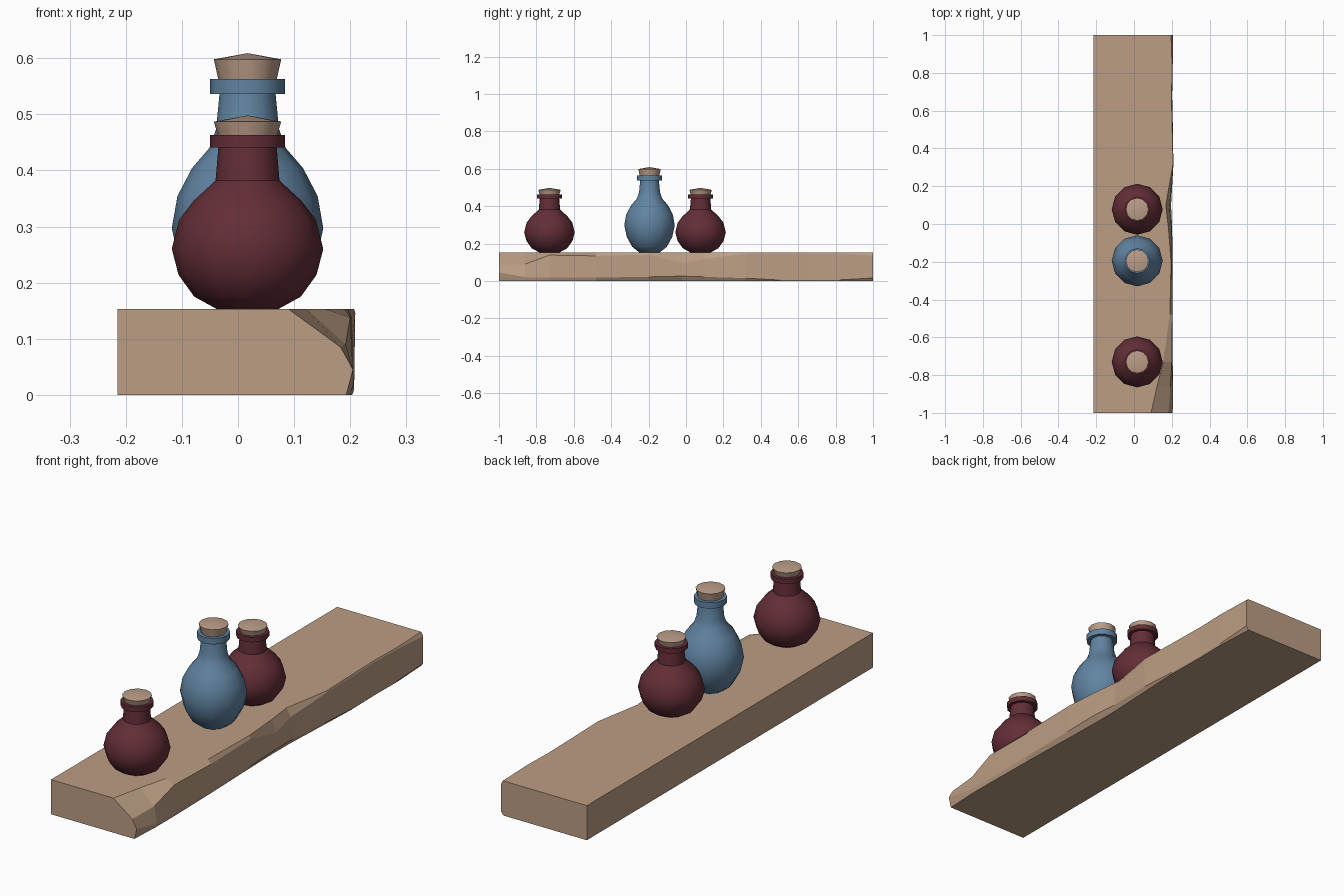
import bpy, bmesh, math

if "Cube" in bpy.data.objects:
    bpy.data.objects.remove(bpy.data.objects["Cube"])


def material(name, rgb):
    m = bpy.data.materials.new(name)
    m.diffuse_color = (*rgb, 1)
    m.use_nodes = True
    m.node_tree.nodes["Principled BSDF"].inputs["Base Color"].default_value = m.diffuse_color
    return m


WOOD = material("wood", (0.50, 0.34, 0.23))
CORK = material("cork", (0.50, 0.34, 0.25))
RED = material("red_glass", (0.125, 0.027, 0.038))
BLUE = material("blue_glass", (0.12, 0.23, 0.36))
TOP = 0.153


def finish(name, bm, mat, loc=(0, 0, 0), smooth=None):
    bmesh.ops.recalc_face_normals(bm, faces=bm.faces[:])
    me = bpy.data.meshes.new(name)
    bm.to_mesh(me)
    bm.free()
    me.materials.append(mat)
    ob = bpy.data.objects.new(name, me)
    ob.location = loc
    bpy.context.collection.objects.link(ob)
    if smooth:
        bpy.ops.object.select_all(action='DESELECT')
        ob.select_set(True)
        bpy.context.view_layer.objects.active = ob
        bpy.ops.object.shade_smooth_by_angle(angle=math.radians(smooth))
    return ob


def lathe(name, profile, mat, loc, sides=12, smooth=40):
    """Spin (radius, z) points about z; radius 0 makes a pole."""
    bm = bmesh.new()
    rings = []
    for r, z in profile:
        if r == 0:
            rings.append([bm.verts.new((0, 0, z))] * sides)
        else:
            rings.append([bm.verts.new((r * math.cos(math.tau * i / sides),
                                        r * math.sin(math.tau * i / sides), z))
                          for i in range(sides)])
    for a, b in zip(rings, rings[1:]):
        for i in range(sides):
            j = (i + 1) % sides
            bm.faces.new(list(dict.fromkeys((a[i], a[j], b[j], b[i]))))
    return finish(name, bm, mat, loc, smooth)


# Plank with a chipped edge: y, bottom x, lower (x, z), upper (x, z), top x
stations = [
    (-1.00, .193, .205, .045, .183, .085, .090),
    (-0.86, .200, .206, .020, .192, .090, .122),
    (-0.73, .200, .205, .018, .200, .138, .155),
    (-0.48, .196, .205, .018, .203, .134, .190),
    (-0.20, .188, .204, .022, .202, .140, .196),
    (-0.02, .184, .202, .026, .198, .096, .182),
    (0.10, .185, .196, .022, .188, .118, .168),
    (0.32, .195, .207, .015, .209, .146, .207),
    (0.50, .203, .206, .005, .205, .147, .202),
    (0.68, .200, .202, .006, .201, .147, .198),
    (0.82, .202, .205, .006, .205, .147, .202),
    (1.00, .193, .206, .016, .206, .136, .196),
]
bm = bmesh.new()
sections = []
for y, xb, x1, z1, x2, z2, xt in stations:
    pts = [(-.215, 0), (xb, 0), (x1, z1), (x2, z2), (xt, TOP), (-.215, TOP)]
    sections.append([bm.verts.new((x, y, z)) for x, z in pts])
for a, b in zip(sections, sections[1:]):
    for i in range(6):
        j = (i + 1) % 6
        bm.faces.new((a[i], a[j], b[j], b[i]))
bm.faces.new(sections[0])
bm.faces.new(sections[-1])
finish("shelf_plank", bm, WOOD)

# Bottle profiles, closed at the base and under the cork
round_body = [(0, .153), (.055, .153), (.095, .175), (.123, .214), (.135, .26),
              (.122, .312), (.096, .346), (.057, .382), (.052, .441)]
tall_body = [(0, .153), (.055, .153), (.092, .182), (.121, .234), (.135, .297),
             (.125, .354), (.099, .404), (.068, .440), (.056, .474), (.050, .536)]


def bottle(name, body, lip, cork_top, mat, y):
    loc = (.017, y, 0)
    z0 = body[-1][1]
    lathe(name, body + [(.067, z0), (.067, lip), (.048, lip), (0, lip)], mat, loc)
    # Tapered stopper with a slightly peaked top
    lathe(name + "_cork", [(0, lip - .01), (.050, lip - .01),
                           (.060, cork_top - .011), (0, cork_top)], CORK, loc)


bottle("front_round_bottle", round_body, .463, .498, RED, -.73)
bottle("tall_bottle", tall_body, .563, .609, BLUE, -.195)
bottle("back_round_bottle", round_body, .463, .498, RED, .078)
